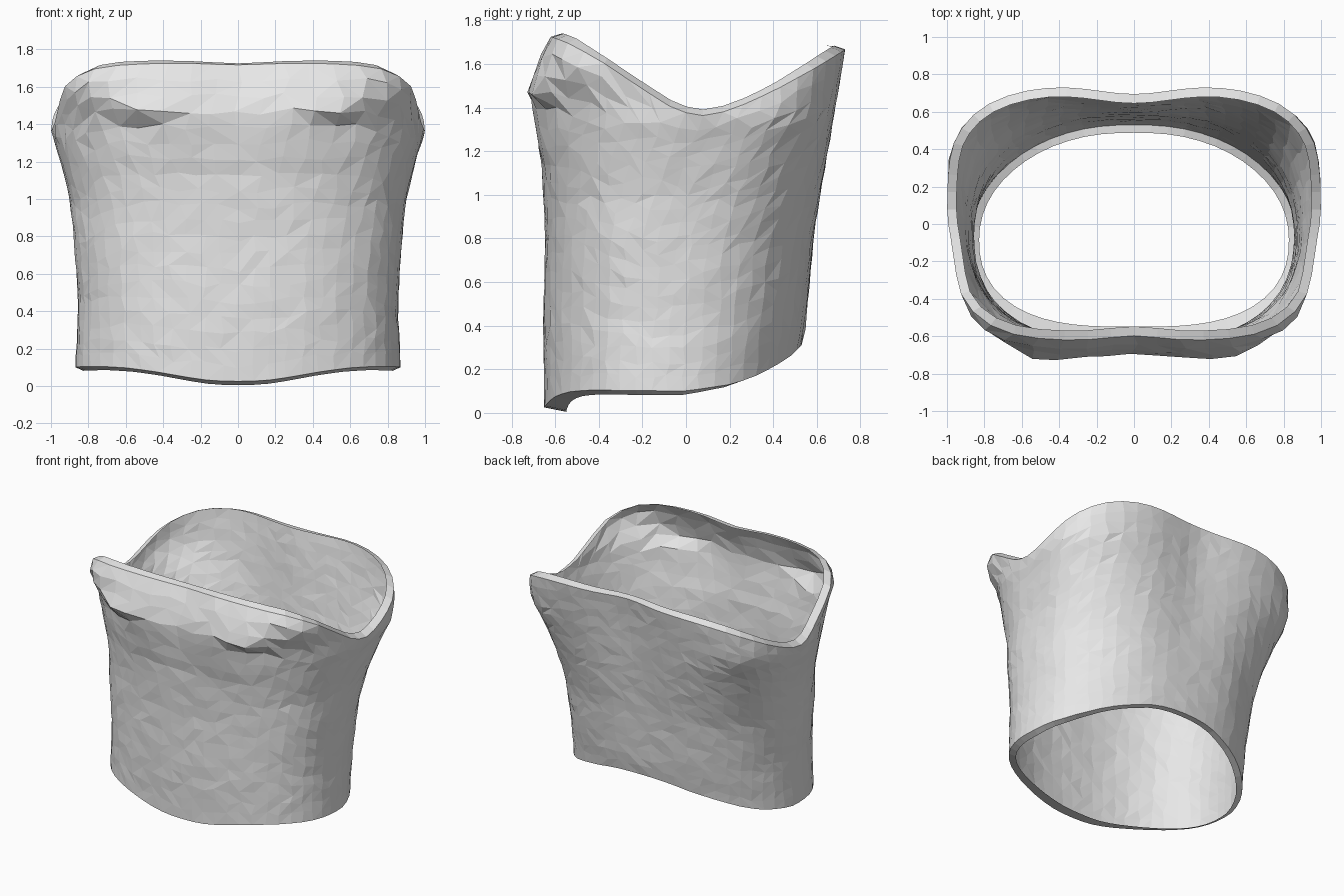
import bpy, bmesh, math, random

if "Cube" in bpy.data.objects:
    bpy.data.objects.remove(bpy.data.objects["Cube"])

random.seed(4)
COLS, ROWS = 56, 20


def curve(keys, v):
    """Interpolate (position, value) keys."""
    if v <= keys[0][0]:
        return keys[0][1]
    for (a, p), (b, q) in zip(keys, keys[1:]):
        if v <= b:
            return p + (q - p) * (v - a) / (b - a)
    return keys[-1][1]


def bump(v, centre, size):
    return math.exp(-((v - centre) / size) ** 2)


# Body profile against height: front, back and half width
FRONT = [(0, .65), (.4, .655), (.8, .645), (1.0, .655), (1.2, .685), (1.3, .70), (1.4, .72),
         (1.5, .725), (1.58, .685), (1.65, .665), (1.73, .62)]
BACK = [(.1, .50), (.31, .535), (.4, .555), (.8, .605), (1.2, .67), (1.4, .70), (1.67, .745)]
WIDTH = [(.1, .87), (.45, .855), (.8, .88), (1.0, .90), (1.2, .95), (1.36, 1.0),
         (1.5, .985), (1.6, .955), (1.73, .90)]
# Squareness of the plan outline in front and behind, and depth of the widest point
SQUARE_FRONT = [(.1, 2.3), (.8, 2.5), (1.3, 2.55), (1.42, 2.6), (1.5, 3.1), (1.6, 4.6)]
SQUARE_BACK = [(.1, 2.15), (.8, 2.4), (1.2, 2.9), (1.4, 3.3), (1.6, 3.6)]
CENTRE = [(0, -.09), (.8, -.05), (1.2, .08), (1.4, .18)]
# Rim heights against depth
TOP = [(-.62, 1.725), (-.55, 1.70), (-.4, 1.62), (-.2, 1.485), (-.05, 1.39), (.06, 1.36),
       (.2, 1.385), (.4, 1.475), (.6, 1.585), (.73, 1.665)]
BOTTOM = [(-.65, .025), (-.635, .045), (-.61, .07), (-.55, .095), (-.45, .105), (0, .10),
          (.2, .13), (.3, .16), (.4, .21), (.48, .26), (.53, .31)]


def outline(a, z):
    """Point of the skin at plan angle a and height z."""
    w, yc = curve(WIDTH, z), curve(CENTRE, z)
    c, s = math.cos(a), math.sin(a) * .75
    n = curve(SQUARE_BACK if s > 0 else SQUARE_FRONT, z)
    d = curve(BACK, z) - yc if s > 0 else curve(FRONT, z) + yc
    r = (abs(c / w) ** n + abs(s / d) ** n) ** (-1 / n)
    x, y = r * c, yc + r * s
    high = min(max((z - .4) / 1.1, 0), 1)
    if s > 0:
        # Spine groove
        y -= (.005 + .045 * high) * bump(x, 0, .28)
    else:
        # Breastbone groove, chest points and the fold beneath them
        y += .03 * max(0, min(1, (z - 1.1) / .3)) * bump(x, 0, .18)
        y -= .055 * bump(abs(x), .52, .13) * bump(z, 1.48, .06)
        y += .02 * bump(abs(x), .57, .08) * bump(z, 1.38, .04)
        y += .012 * bump(x, 0, .5) * bump(z, 1.12, .07)
    return x, y


def rim_height(a, keys, start):
    z = start
    for _ in range(14):
        z = .5 * (z + curve(keys, outline(a, z)[1]))
    return z


def skin_point(a, z, inset=0.0, lift=0.0):
    """Skin point, optionally moved inwards and up to make a lip edge."""
    x, y = outline(a, z)
    x0, y0 = outline(a - .03, z)
    x1, y1 = outline(a + .03, z)
    tx, ty = x1 - x0, y1 - y0
    length = math.hypot(tx, ty)
    return x - ty / length * inset, y + tx / length * inset, z + lift


def build_shell():
    bm = bmesh.new()
    skin, top_lip, low_lip = [], [], []
    for i in range(COLS):
        a0 = 2 * math.pi * i / COLS - math.pi / 2
        lo, hi = rim_height(a0, BOTTOM, .1), rim_height(a0, TOP, 1.5)
        # Raised middle of the back rim
        if math.sin(a0) > 0:
            hi += .035 * bump(outline(a0, hi)[0], 0, .22)
        column = []
        for j in range(ROWS + 1):
            edge = j in (0, ROWS)
            a = a0 + (0 if edge else random.uniform(-.018, .018))
            f = j / ROWS + (0 if edge else random.uniform(-.01, .01))
            dent = 0 if edge else random.uniform(-.002, .004)
            column.append(bm.verts.new(skin_point(a, lo + (hi - lo) * f, dent)))
        skin.append(column)
        # Inward lips, wider at the low front edge
        front = max(0, -math.sin(a0))
        side = abs(math.cos(a0))
        top_lip.append(bm.verts.new(skin_point(a0, hi, .05, .008 + .02 * side)))
        low_lip.append(bm.verts.new(
            skin_point(a0, lo, .042 + .06 * front ** 3, -.02 + .018 * max(0, math.sin(a0)))))
    for i in range(COLS):
        k = (i + 1) % COLS
        for j in range(ROWS):
            q = [skin[i][j], skin[k][j], skin[k][j + 1], skin[i][j + 1]]
            # Irregular triangles give the faceted surface
            s = random.randint(0, 1)
            q = q[s:] + q[:s]
            bm.faces.new((q[0], q[1], q[2]))
            bm.faces.new((q[0], q[2], q[3]))
        # Top and bottom lips
        bm.faces.new((skin[i][ROWS], skin[k][ROWS], top_lip[k], top_lip[i]))
        bm.faces.new((skin[k][0], skin[i][0], low_lip[i], low_lip[k]))
    mesh = bpy.data.meshes.new("torso_shell")
    bm.to_mesh(mesh)
    bm.free()
    obj = bpy.data.objects.new("torso_shell", mesh)
    bpy.context.collection.objects.link(obj)
    return obj


shell = build_shell()
grey = bpy.data.materials.new("light_grey")
grey.diffuse_color = (.8, .8, .8, 1)
grey.use_nodes = True
grey.node_tree.nodes["Principled BSDF"].inputs["Base Color"].default_value = grey.diffuse_color
shell.data.materials.append(grey)
